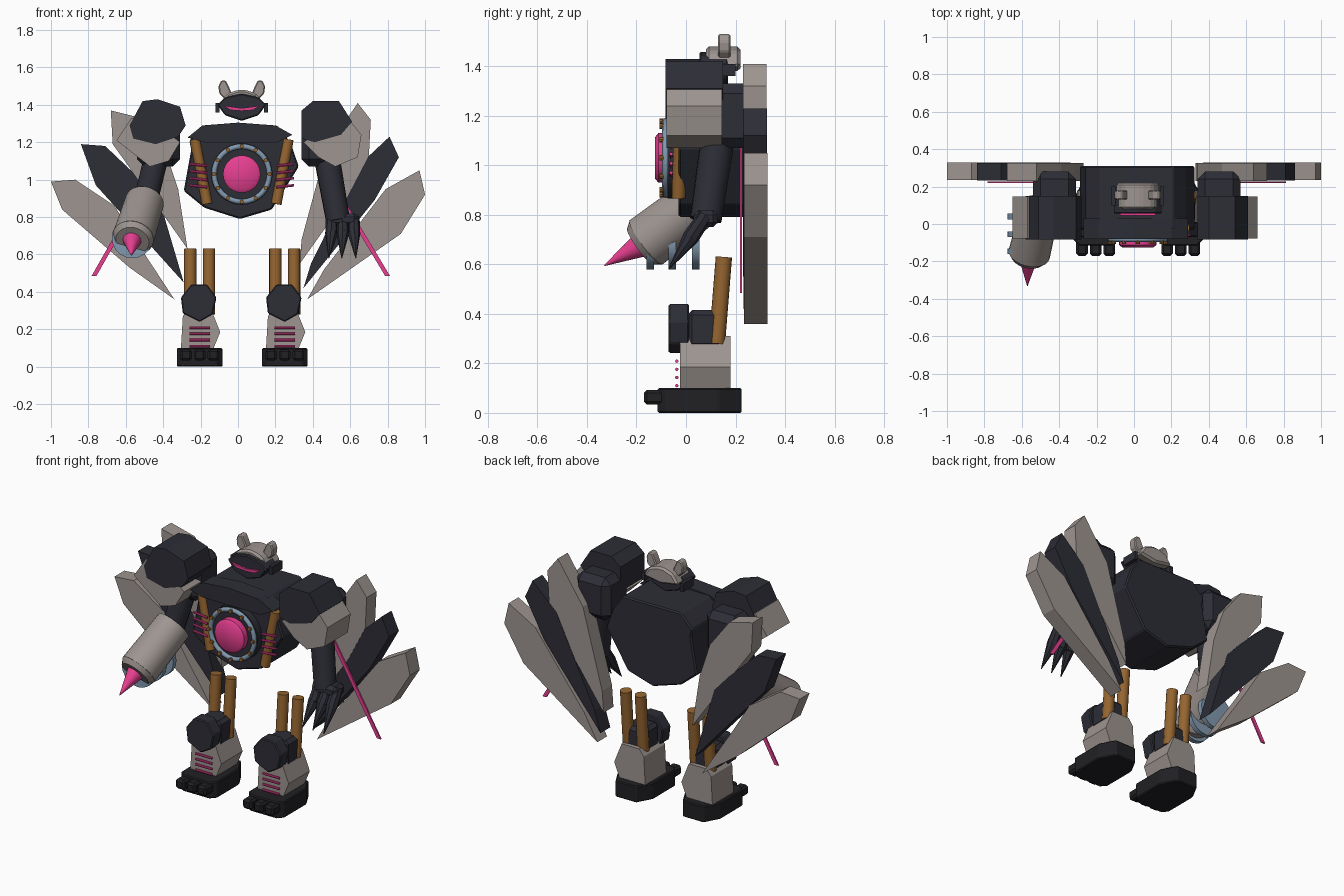
import bpy, bmesh, math
from mathutils import Vector


def material(name, rgb):
    m = bpy.data.materials.new(name)
    m.diffuse_color = (*rgb, 1)
    return m


DARK = material("dark navy", (0.026, 0.027, 0.037))
BLACK = material("near black", (0.015, 0.015, 0.018))
GRAY = material("warm light gray", (0.34, 0.30, 0.28))
PINK = material("pink", (0.80, 0.05, 0.28))
GOLD = material("bronze", (0.30, 0.13, 0.03))
BLUE = material("steel blue", (0.22, 0.32, 0.43))


def finish(name, bm, mat, smooth=False):
    bmesh.ops.recalc_face_normals(bm, faces=bm.faces)
    me = bpy.data.meshes.new(name)
    bm.to_mesh(me)
    bm.free()
    me.materials.append(mat)
    if smooth:
        me.shade_smooth()
        me.set_sharp_from_angle(angle=math.radians(40))
    ob = bpy.data.objects.new(name, me)
    bpy.context.collection.objects.link(ob)
    return ob


def prism(name, pts, lo, hi, mat, bevel=0.0, axis="y"):
    """Outline extruded along y (points are x, z) or along z (points are x, y)."""
    bm = bmesh.new()
    put = (lambda p, d: (p[0], d, p[1])) if axis == "y" else (lambda p, d: (p[0], p[1], d))
    f = bm.faces.new([bm.verts.new(put(p, lo)) for p in pts])
    r = bmesh.ops.extrude_face_region(bm, geom=[f])
    verts = [v for v in r["geom"] if isinstance(v, bmesh.types.BMVert)]
    d = (0, hi - lo, 0) if axis == "y" else (0, 0, hi - lo)
    bmesh.ops.translate(bm, verts=verts, vec=d)
    if bevel:
        bmesh.ops.bevel(bm, geom=bm.edges[:], offset=bevel, segments=1, affect="EDGES")
    return finish(name, bm, mat)


def box(name, x, y, z, mat, bevel=0.0):
    return prism(name, [(x[0], z[0]), (x[1], z[0]), (x[1], z[1]), (x[0], z[1])],
                 y[0], y[1], mat, bevel)


def tube(name, a, b, r1, r2, mat, n=20, smooth=True):
    a, b = Vector(a), Vector(b)
    bm = bmesh.new()
    bmesh.ops.create_cone(bm, cap_ends=True, segments=n, radius1=r1, radius2=r2,
                          depth=(b - a).length)
    rot = (b - a).to_track_quat("Z", "Y").to_matrix()
    bmesh.ops.rotate(bm, verts=bm.verts, cent=(0, 0, 0), matrix=rot)
    bmesh.ops.translate(bm, verts=bm.verts, vec=(a + b) / 2)
    return finish(name, bm, mat, smooth)


def shift(pts, dx):
    return [(x + dx, z) for x, z in pts]


CX = 0.02  # centre line of the body

# Torso and collar plate
prism("torso", [(-.26, 1.21), (-.18, 1.29), (.21, 1.29), (.28, 1.20), (.325, 1.07),
                (.18, .84), (.01, .79), (-.18, .85), (-.29, .94), (-.25, 1.16)],
      -.03, .31, DARK, .008)
prism("collar_plate", [(-.27, 1.225), (-.19, 1.29), (0, 1.305), (.20, 1.29), (.29, 1.24),
                       (.21, 1.20), (-.18, 1.20)], -.08, .03, DARK)

# Chest reactor: housing, blue ring, studs, glowing core
tube("reactor_housing", (CX, 0, 1.03), (CX, -.075, 1.03), .165, .165, DARK, 32)
bpy.ops.mesh.primitive_torus_add(major_segments=32, minor_segments=8, major_radius=.148,
                                 minor_radius=.014, location=(CX, -.082, 1.03),
                                 rotation=(math.pi / 2, 0, 0))
ring = bpy.context.object
ring.name = "reactor_ring"
ring.data.materials.append(BLUE)
ring.data.shade_smooth()
for i in range(12):
    a = i * math.tau / 12
    x, z = CX + .148 * math.cos(a), 1.03 + .148 * math.sin(a)
    tube("reactor_stud", (x, -.08, z), (x, -.107, z), .011, .011, GOLD, 8)
tube("reactor_core", (CX, -.07, 1.03), (CX, -.112, 1.03), .1, .1, PINK, 28)
tube("reactor_core_cap", (CX, -.112, 1.03), (CX, -.126, 1.03), .1, .082, PINK, 28)

# Chest pipes and side vents
for s in (-1, 1):
    tube("chest_pipe", (CX + s * .25, -.02, 1.215), (CX + s * .185, -.03, .87),
         .028, .028, GOLD, 16)
    for k in range(4):
        z = 1.08 - .038 * k
        tube("chest_vent", (CX + s * .185, -.06, z - .006), (CX + s * .28, -.06, z + .004),
             .007, .007, PINK, 8)

# Head: helmet, face, visor, ears
prism("helmet", [(-.10, 1.40), (-.06, 1.46), (0, 1.48), (.04, 1.48), (.10, 1.46), (.14, 1.40),
                 (.02, 1.38)], .08, .22, GRAY, .012)
prism("face", [(-.11, 1.40), (-.07, 1.44), (.02, 1.46), (.11, 1.44), (.15, 1.40),
               (.11, 1.345), (.02, 1.315), (-.07, 1.345)], .055, .17, DARK, .006)
prism("visor", [(-.075, 1.395), (.02, 1.382), (.115, 1.395), (.08, 1.372), (.02, 1.368),
                (-.04, 1.372)], .045, .056, PINK)
for s in (-1, 1):
    prism("ear", [(CX + s * x, z) for x, z in [(.05, 1.45), (.07, 1.50), (.085, 1.53), (.11, 1.53),
                                               (.125, 1.50), (.12, 1.46), (.09, 1.43)]],
          .13, .18, GRAY, .006)
    a, b = sorted((CX + s * .12, CX + s * .14))
    box("cheek_guard", (a, b), (.10, .20), (1.36, 1.41), DARK)

# Wing feathers, three per side
FEATHERS = [
    ([(-.68, 1.37), (-.52, 1.33), (-.39, 1.16), (-.32, .95), (-.27, .63), (-.44, .87),
      (-.67, 1.19)], GRAY),
    ([(-.84, 1.19), (-.71, 1.18), (-.52, 1.0), (-.42, .89), (-.29, .45), (-.47, .65),
      (-.76, .97)], DARK),
    ([(-1, .99), (-.87, 1.0), (-.66, .86), (-.55, .68), (-.34, .36), (-.58, .53),
      (-.94, .84)], GRAY),
    ([(.64, 1.41), (.71, 1.32), (.70, 1.13), (.58, .90), (.33, .55), (.34, .68),
      (.47, 1.16)], GRAY),
    ([(.81, 1.23), (.86, 1.12), (.73, .89), (.35, .42), (.39, .55), (.65, 1.08)], DARK),
    ([(.97, 1.05), (1, .92), (.87, .71), (.37, .36), (.46, .52), (.79, .95)], GRAY),
]
for i, (pts, mat) in enumerate(FEATHERS):
    d = .002 * (i % 3)
    prism("wing_feather", pts, .23 + d, .325 + d, mat)

# Thin rods in front of the wings
for top, low in (((-.42, 1.10), (-.77, .485)), ((.43, 1.10), (.80, .485))):
    prism("wing_rod", [(top[0] - .013, top[1]), (top[0] + .013, top[1]),
                       (low[0] + .013, low[1]), (low[0] - .013, low[1])], .218, .227, PINK)

# Shoulders: dark cap, gray pad, joint block
prism("left_shoulder_cap", [(-.58, 1.29), (-.51, 1.42), (-.43, 1.43), (-.31, 1.39), (-.28, 1.29),
                            (-.32, 1.23), (-.44, 1.19), (-.56, 1.22)], -.082, .15, DARK)
prism("left_shoulder_pad", [(-.65, 1.21), (-.57, 1.33), (-.36, 1.24), (-.31, 1.20),
                            (-.37, 1.10), (-.47, 1.07)], -.078, .146, GRAY)
prism("right_shoulder_cap", [(.34, 1.37), (.40, 1.42), (.54, 1.42), (.61, 1.31), (.55, 1.24),
                             (.41, 1.20), (.34, 1.22)], -.082, .15, DARK)
prism("right_shoulder_pad", [(.35, 1.20), (.57, 1.35), (.66, 1.24), (.64, 1.12),
                             (.52, 1.07), (.43, 1.12)], -.078, .146, GRAY)
box("left_shoulder_joint", (-.54, -.31), (.05, .28), (1.07, 1.33), DARK, .04)
box("right_shoulder_joint", (.34, .57), (.05, .28), (1.07, 1.33), DARK, .04)

# Cannon arm
tube("left_upper_arm", (-.43, .13, 1.15), (-.50, .08, .86), .065, .065, DARK, 12)
tube("cannon", (-.50, .09, .88), (-.56, -.16, .69), .105, .112, GRAY, 24)
tube("cannon_collar", (-.56, -.16, .69), (-.565, -.185, .672), .112, .09, GRAY, 24)
tube("cannon_spike", (-.565, -.18, .68), (-.57, -.33, .595), .052, .002, PINK, 16)
for y in (-.145, -.055, .04):
    tube("cannon_disc", (-.565, y - .015, .69), (-.565, y + .015, .69), .11, .11, BLUE, 20)

# Claw arm
tube("right_forearm", (.475, .13, 1.12), (.535, .08, .78), .07, .065, DARK, 12)
box("right_palm", (.48, .64), (.03, .13), (.75, .82), DARK, .02)
for bx, tx in ((.50, .485), (.56, .555), (.62, .63)):
    tube("claw_knuckle", (bx, .08, .80), (bx, .02, .71), .03, .034, DARK, 8, False)
    tube("claw", (bx, .02, .71), (tx, -.07, .58), .034, .002, DARK, 8, False)

# Legs
for x in (-.205, .25):
    prism("foot", [(x - .122, -.08), (x - .09, -.115), (x + .09, -.115), (x + .122, -.08),
                   (x + .122, .13), (x + .07, .225), (x - .07, .225), (x - .122, .13)],
          0, .1, BLACK, .006, "z")
    for k in (-1, 0, 1):
        tx = x + k * .073
        box("toe", (tx - .031, tx + .031), (-.17, -.06), (.033, .092), BLACK, .012)
    prism("shin", shift([(-.10, .10), (-.09, .27), (-.06, .31), (.06, .31), (.11, .185),
                         (.075, .10)], x), -.025, .18, GRAY)
    for k in range(4):
        z = .11 + .033 * k
        tube("shin_stripe", (x - .055, -.037, z), (x + .055, -.037, z), .007, .007, PINK, 8)
    prism("knee_cap", shift([(-.10, .37), (-.045, .44), (.04, .44), (.09, .37), (.07, .28),
                             (0, .24), (-.09, .285)], x), -.07, .012, DARK, .006)
    box("knee_joint", (x - .075, x + .075), (.005, .155), (.26, .415), DARK, .02)
    for k in (-1, 1):
        tube("thigh_piston", (x + k * .05, .125, .28), (x + k * .05, .153, .63),
             .033, .033, GOLD, 16)
